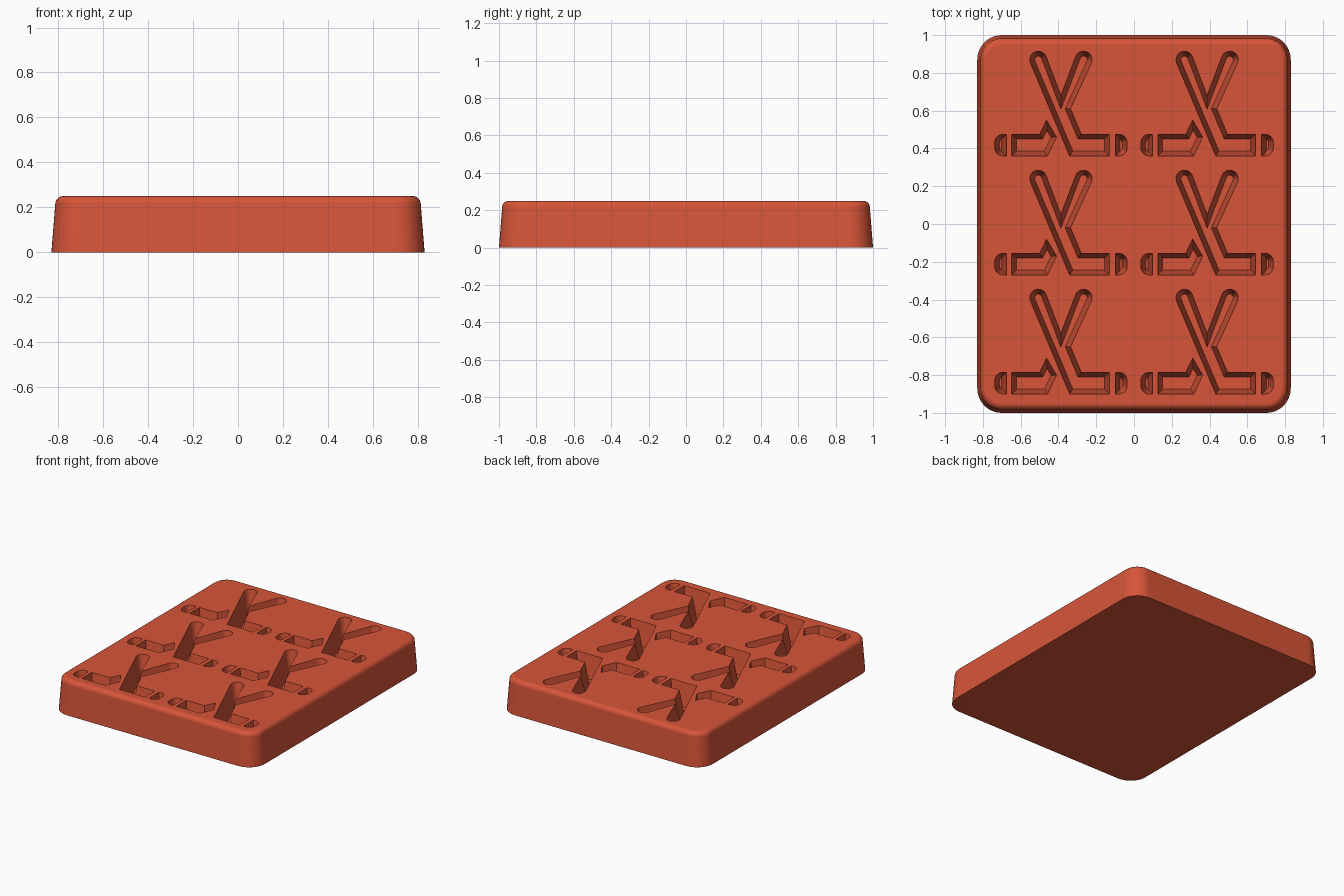
import bpy
from math import cos, sin, radians
from mathutils import Vector

if "Cube" in bpy.data.objects:
    bpy.data.objects.remove(bpy.data.objects["Cube"], do_unlink=True)

red = bpy.data.materials.new("brick_red")
red.use_nodes = True
red.diffuse_color = (0.68, 0.09, 0.04, 1)
red.node_tree.nodes["Principled BSDF"].inputs["Base Color"].default_value = red.diffuse_color


def arc(cx, cy, r, start, end, steps=10):
    angles = [radians(start + (end - start) * i / steps) for i in range(steps + 1)]
    return [(cx + r * cos(a), cy + r * sin(a)) for a in angles]


def inset(points, dist):
    """Move every side of a counter-clockwise outline inward by dist."""
    result = []
    for i, p in enumerate(points):
        a, b, c = Vector(points[i - 1]), Vector(p), Vector(points[(i + 1) % len(points)])
        u, v = (b - a).normalized(), (c - b).normalized()
        n, m = Vector((-u.y, u.x)), Vector((-v.y, v.x))
        result.append(b + (n + m) * (dist / (1 + n.dot(m))))
    return result


def add_loft(rings, verts, faces):
    """Skin (outline, z) rings from bottom to top and cap both ends."""
    base, n = len(verts), len(rings[0][0])
    for outline, z in rings:
        verts += [(p[0], p[1], z) for p in outline]
    for k in range(len(rings) - 1):
        lo = base + k * n
        for i in range(n):
            j = (i + 1) % n
            faces.append((lo + i, lo + j, lo + n + j, lo + n + i))
    faces.append(tuple(base + i for i in reversed(range(n))))
    faces.append(tuple(base + (len(rings) - 1) * n + i for i in range(n)))


def make_object(name, verts, faces):
    mesh = bpy.data.meshes.new(name)
    mesh.from_pydata(verts, [], faces)
    mesh.materials.append(red)
    obj = bpy.data.objects.new(name, mesh)
    bpy.context.collection.objects.link(obj)
    return obj


HEIGHT, DEPTH, FILLET = 0.25, 0.17, 0.035


# Tray block: drafted walls, round corners, filleted top rim
def rounded_rect(hx, hy, r):
    x, y = hx - r, hy - r
    return (arc(x, y, r, 0, 90) + arc(-x, y, r, 90, 180)
            + arc(-x, -y, r, 180, 270) + arc(x, -y, r, 270, 360))


footprint = rounded_rect(0.83, 1.0, 0.13)
rings = [(footprint, 0)]
for step in range(7):
    a = radians(90 * step / 6)
    rings.append((inset(footprint, 0.017 + FILLET * (1 - cos(a))),
                  HEIGHT - FILLET * (1 - sin(a))))
verts, faces = [], []
add_loft(rings, verts, faces)
block = make_object("mould_block", verts, faces)

# Cavity outlines, around the centre of one cell
LOW, HIGH = -0.27, -0.155
forked_stroke = ([(0.046, LOW), (0.257, LOW), (0.257, HIGH), (0.108, HIGH), (0.051, -0.02)]
                 + arc(0.12, 0.24, 0.045, -24, 156) + [(0, 0.05)]
                 + arc(-0.12, 0.24, 0.045, 24, 204))
hooked_bar = [(-0.261, HIGH), (-0.261, LOW), (-0.071, LOW),
              (-0.023, -0.17), (-0.076, -0.08), (-0.113, HIGH)]
left_tab = ([(-0.288, LOW), (-0.288, HIGH)]
            + arc(-0.306, HIGH - 0.045, 0.045, 90, 180)
            + arc(-0.306, LOW + 0.045, 0.045, 180, 270))
right_tab = [(-x, y) for x, y in reversed(left_tab)]

# Tapered cavities, repeated over the grid of cells
verts, faces = [], []
for cx in (-0.387, 0.387):
    for cy in (-0.63, 0, 0.63):
        for shape in (forked_stroke, hooked_bar, left_tab, right_tab):
            outline = [(x + cx, y + cy) for x, y in shape]
            add_loft([(inset(outline, 0.026), HEIGHT - DEPTH),
                      (outline, HEIGHT),
                      (inset(outline, -0.003), HEIGHT + 0.02)], verts, faces)
cutter = make_object("cavity_cutter", verts, faces)
cutter.hide_render = True

cut = block.modifiers.new("cavities", 'BOOLEAN')
cut.operation = 'DIFFERENCE'
cut.solver = 'EXACT'
cut.object = cutter
bpy.ops.object.select_all(action='DESELECT')
block.select_set(True)
bpy.context.view_layer.objects.active = block
bpy.ops.object.modifier_apply(modifier=cut.name)
bpy.data.objects.remove(cutter, do_unlink=True)

# Smooth the round corners, keep the rims sharp and the flats flat
bpy.ops.object.shade_smooth_by_angle(angle=radians(35))
weighted = block.modifiers.new("flat_faces", 'WEIGHTED_NORMAL')
weighted.keep_sharp = True
